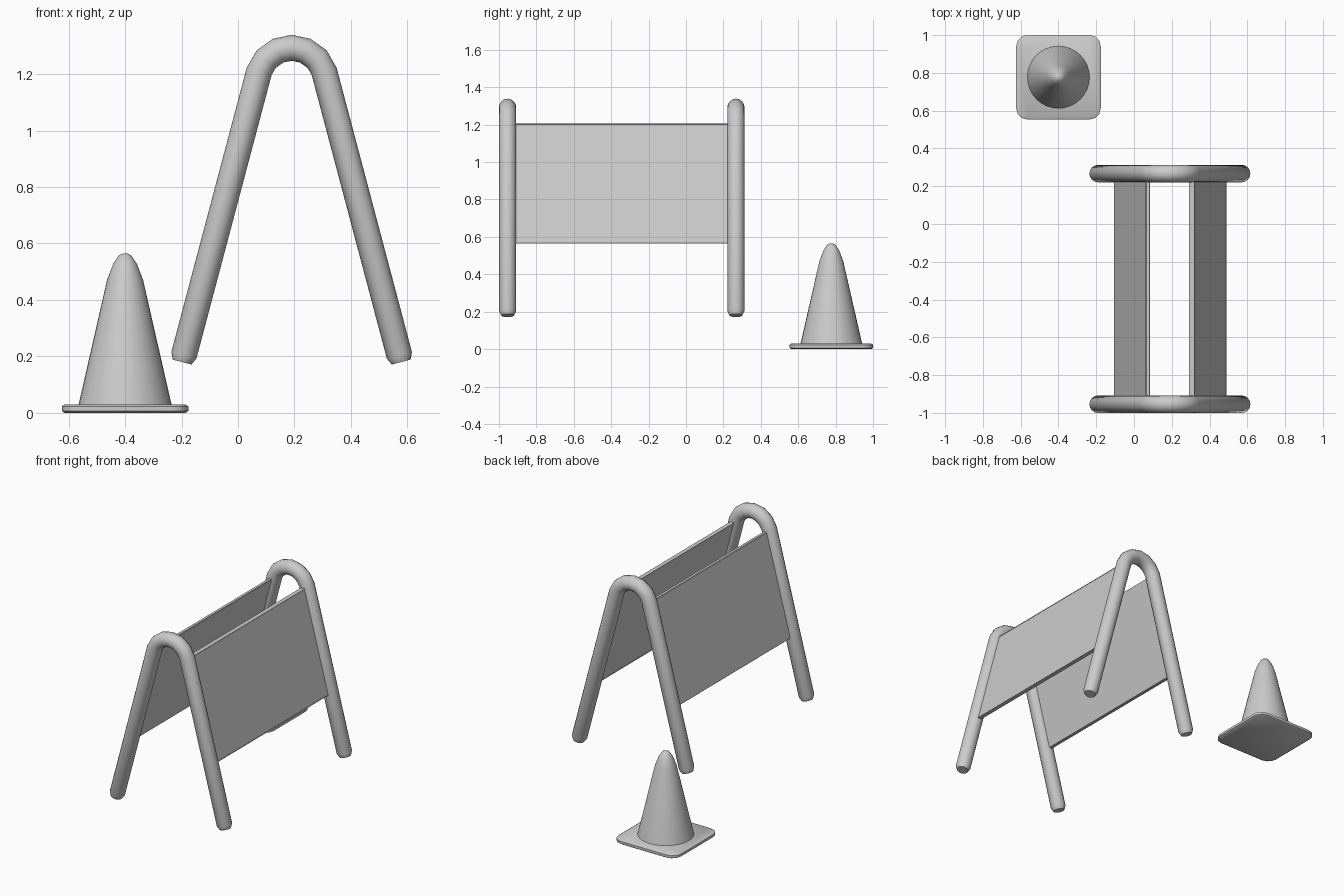
import bpy, bmesh, math
from mathutils import Vector

old = bpy.data.objects.get("Cube")
if old:
    bpy.data.objects.remove(old, do_unlink=True)

grey = bpy.data.materials.new("plain_grey")
grey.use_nodes = True
COLOUR = (0.6, 0.6, 0.6, 1)
grey.diffuse_color = COLOUR
grey.node_tree.nodes["Principled BSDF"].inputs["Base Color"].default_value = COLOUR


def finish(name, bm, location, angle=35):
    bmesh.ops.recalc_face_normals(bm, faces=bm.faces)
    mesh = bpy.data.meshes.new(name)
    bm.to_mesh(mesh)
    bm.free()
    mesh.materials.append(grey)
    obj = bpy.data.objects.new(name, mesh)
    bpy.context.collection.objects.link(obj)
    obj.location = location
    bpy.ops.object.select_all(action='DESELECT')
    obj.select_set(True)
    bpy.context.view_layer.objects.active = obj
    bpy.ops.object.shade_smooth_by_angle(angle=math.radians(angle))
    return obj


def skin(bm, rings):
    """Join successive rings of vertices and cap both ends."""
    n = len(rings[0])
    for a, b in zip(rings, rings[1:]):
        for i in range(n):
            j = (i + 1) % n
            bm.faces.new((a[i], a[j], b[j], b[i]))
    bm.faces.new(rings[0])
    bm.faces.new(rings[-1])


# Barrier: centre line of half a frame, from the foot to the crown (x, z)
FRAME_X, TUBE, SIDES = 0.19, 0.046, 16
FOOT, SHOULDER = Vector((-0.388, 0.180)), Vector((-0.115, 1.21))
lean = (SHOULDER - FOOT).normalized()
half = [FOOT, FOOT + lean * 0.025, SHOULDER, Vector((-0.090, 1.253)),
        Vector((-0.048, 1.283))]
path = half + [Vector((0, 1.293))] + [Vector((-p.x, p.y)) for p in reversed(half)]


def bent_tube(name, y):
    bm = bmesh.new()
    rings = []
    last = len(path) - 1
    for k, p in enumerate(path):
        t = (path[min(k + 1, last)] - path[max(k - 1, 0)]).normalized()
        r = TUBE * 0.75 if k in (0, last) else TUBE
        ring = []
        for s in range(SIDES):
            a = math.tau * s / SIDES
            u = r * math.cos(a)
            ring.append(bm.verts.new((p.x - t.y * u, r * math.sin(a), p.y + t.x * u)))
        rings.append(ring)
    skin(bm, rings)
    return finish(name, bm, (FRAME_X, y, 0), 50)


FRONT_Y, BACK_Y = -0.954, 0.267
bent_tube("front_frame", FRONT_Y)
bent_tube("back_frame", BACK_Y)

# Sloping boards between the frames
for name, side in (("right_board", 1), ("left_board", -1)):
    bm = bmesh.new()
    bmesh.ops.create_cube(bm, size=1)
    for v in bm.verts:
        z = 0.565 if v.co.z < 0 else 1.205
        x = FOOT.x + (z - FOOT.y) * lean.x / lean.y + v.co.x * 0.022
        v.co = (side * x, v.co.y * (BACK_Y - FRONT_Y), z)
    bmesh.ops.bevel(bm, geom=bm.edges[:], offset=0.003, segments=1, affect='EDGES')
    finish(name, bm, (FRAME_X, (FRONT_Y + BACK_Y) / 2, 0), 30)

# Traffic cone: rounded square foot with softened rims
CONE = (-0.4, 0.777, 0)
bm = bmesh.new()
rings = []
for size, z in ((0.214, 0), (0.224, 0.007), (0.224, 0.023), (0.214, 0.030)):
    ring = []
    for corner in range(4):
        for step in range(4):
            a = math.radians(corner * 90 + step * 30)
            mid = math.radians(corner * 90 + 45)
            c = (size - 0.06) * math.sqrt(2)
            ring.append(bm.verts.new((c * math.cos(mid) + 0.06 * math.cos(a),
                                      c * math.sin(mid) + 0.06 * math.sin(a), z)))
    rings.append(ring)
skin(bm, rings)
finish("cone_foot", bm, CONE, 50)

# Cone body with a domed tip
bm = bmesh.new()
profile = [(0.165, 0.028), (0.064, 0.47), (0.042, 0.528), (0.022, 0.558), (0.007, 0.565)]
rings = [[bm.verts.new((r * math.cos(math.tau * i / 32), r * math.sin(math.tau * i / 32), z))
          for i in range(32)] for r, z in profile]
skin(bm, rings)
finish("cone_body", bm, CONE, 50)
